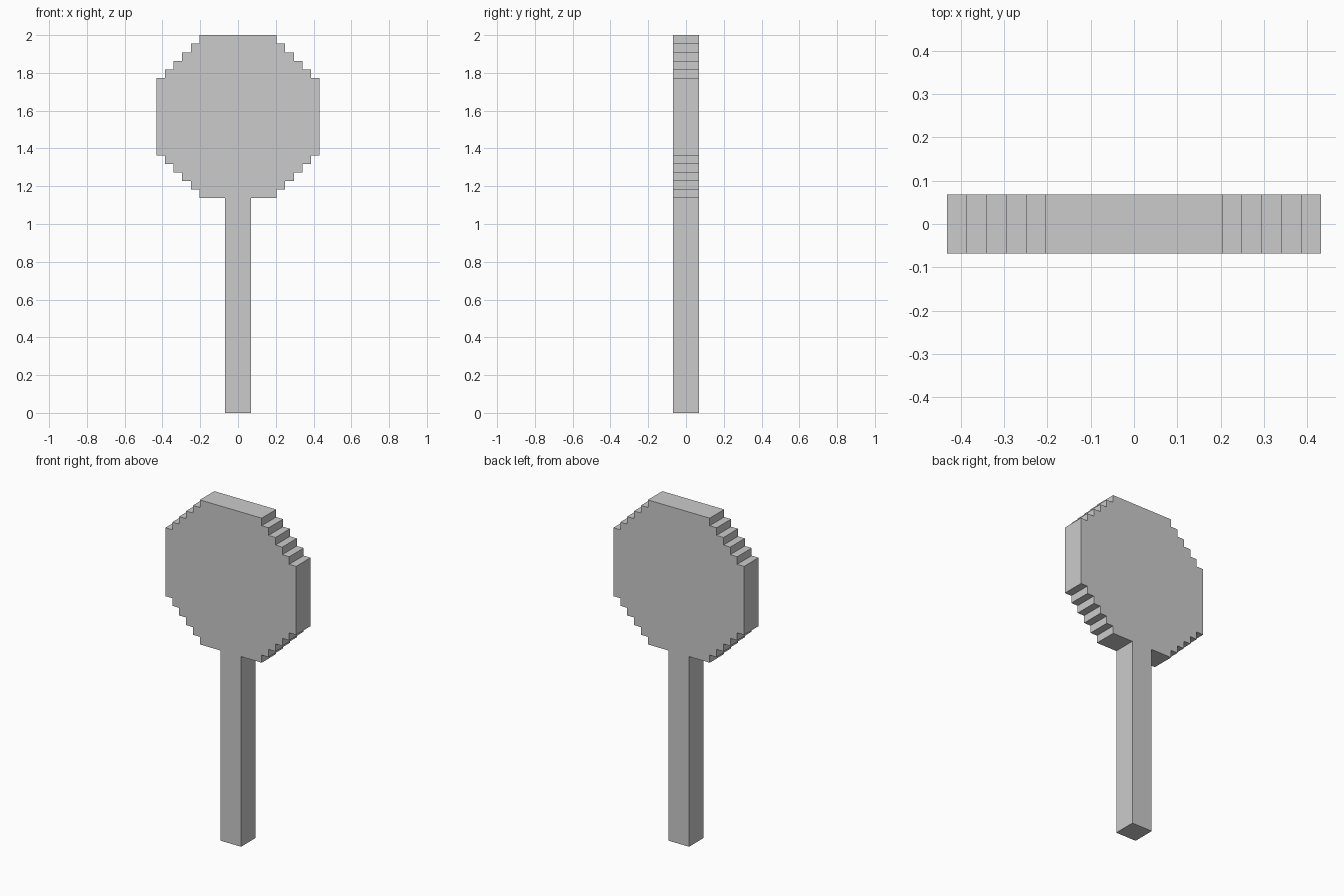
import bpy, bmesh
from mathutils import Vector

if "Cube" in bpy.data.objects:
    bpy.data.objects.remove(bpy.data.objects["Cube"])

U = 2 / 44            # one block of the stepped grid
HALF_DEPTH = 1.5 * U

# Right half of the outline, bottom to top, in blocks: post first
right = [(1.5, 0), (1.5, 25)]

# Lower staircase of the octagonal plate, then its mirror image above
lower = []
for i in range(5):
    lower += [(4.5 + i, 25 + i), (4.5 + i, 26 + i)]
lower.append((9.5, 30))
upper = [(x, 69 - z) for x, z in reversed(lower)]
right += lower + upper

# Mirror to the left half and close the outline
outline = right + [(-x, z) for x, z in reversed(right)]

# Extrude the outline through the thickness
bm = bmesh.new()
face = bm.faces.new([bm.verts.new((x * U, -HALF_DEPTH, z * U)) for x, z in outline])
ext = bmesh.ops.extrude_face_region(bm, geom=[face], use_keep_orig=True)
verts = [g for g in ext["geom"] if isinstance(g, bmesh.types.BMVert)]
bmesh.ops.translate(bm, verts=verts, vec=Vector((0, 2 * HALF_DEPTH, 0)))
bmesh.ops.recalc_face_normals(bm, faces=bm.faces[:])

mesh = bpy.data.meshes.new("sign_on_post")
bm.to_mesh(mesh)
bm.free()
bpy.context.collection.objects.link(bpy.data.objects.new("sign_on_post", mesh))
